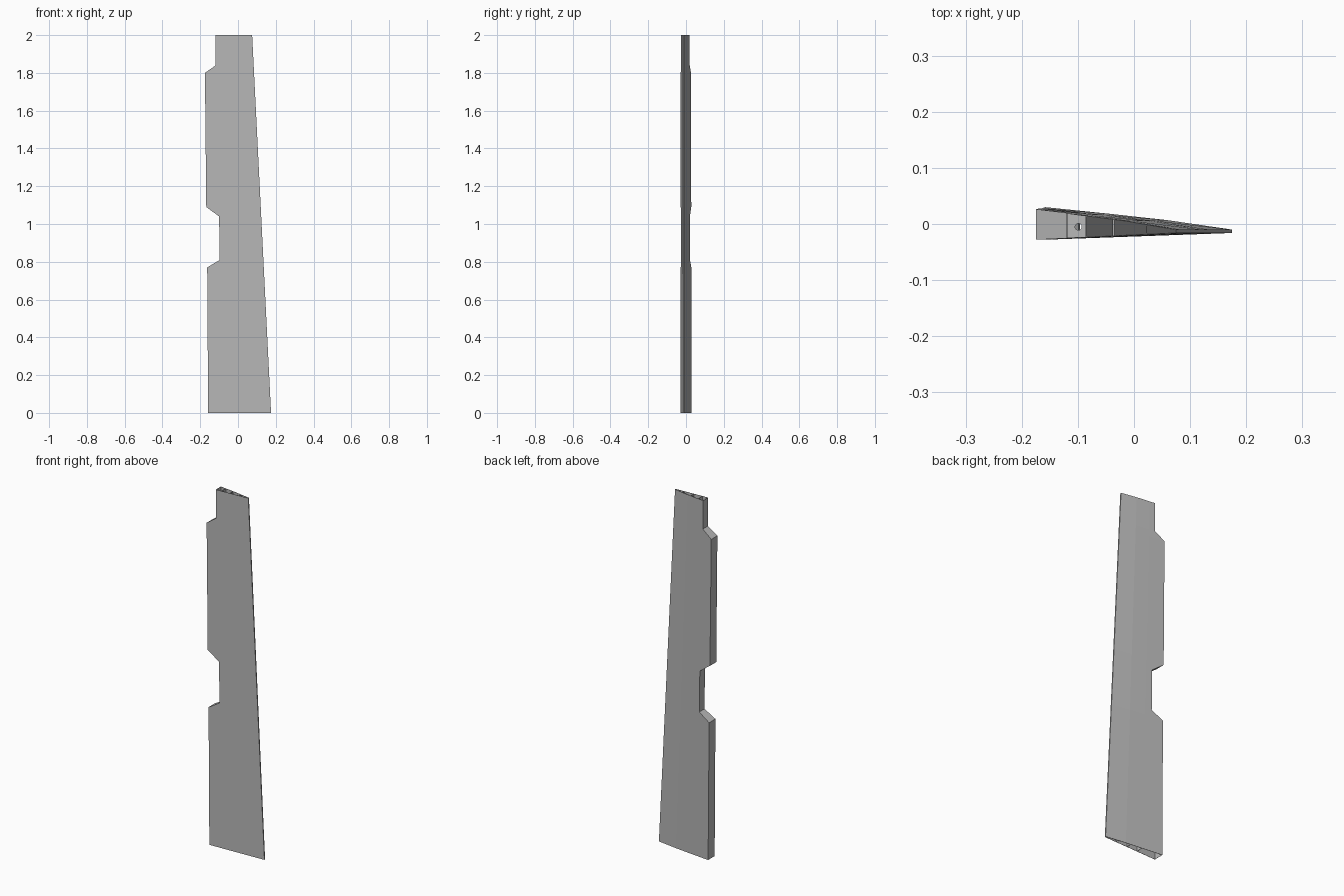
import bpy
import math

if "Cube" in bpy.data.objects:
    bpy.data.objects.remove(bpy.data.objects["Cube"], do_unlink=True)


def make_material(name, value):
    mat = bpy.data.materials.new(name)
    mat.use_nodes = True
    colour = (value, value, value, 1)
    mat.diffuse_color = colour
    mat.node_tree.nodes["Principled BSDF"].inputs["Base Color"].default_value = colour
    return mat


grey = make_material("plain grey", 0.48)

HEIGHT = 2.0
# Leading edge outline with the two hinge cut-outs: (height, x)
LEADING = [(0, -0.158), (0.77, -0.163), (0.81, -0.097), (1.04, -0.10),
           (1.09, -0.168), (1.8, -0.175), (1.84, -0.118), (HEIGHT, -0.12)]
# Slight outward bulge of the back skin along the chord
BULGE = [(0, 0), (0.35, 0.002), (0.65, 0.003), (1, 0)]


def chord_x(t, z):
    """x at chord fraction t, on the uncut tapering planform."""
    lead = -0.158 - 0.009 * z
    trail = 0.175 - 0.05 * z
    return lead + t * (trail - lead)


def chord_t(x, z):
    lead = chord_x(0, z)
    return (x - lead) / (chord_x(1, z) - lead)


def front_y(t):
    return -0.028 + 0.012 * t


def back_y(t, z):
    nose = 0.030 - 0.002 * z
    extra = 0
    for (t0, b0), (t1, b1) in zip(BULGE, BULGE[1:]):
        if t0 <= t <= t1:
            extra = b0 + (b1 - b0) * (t - t0) / (t1 - t0)
    return nose + (-0.010 - nose) * t + extra


def make_object(name, verts, faces, thickness=0, offset=-1):
    mesh = bpy.data.meshes.new(name)
    mesh.from_pydata(verts, [], faces)
    mesh.materials.append(grey)
    obj = bpy.data.objects.new(name, mesh)
    bpy.context.collection.objects.link(obj)
    if thickness:
        wall = obj.modifiers.new("wall", "SOLIDIFY")
        wall.thickness = thickness
        wall.offset = offset
    return obj


# Hollow wedge skin, open at both ends
verts, faces = [], []
for z, x in LEADING:
    t = chord_t(x, z)
    verts.append((x, front_y(t), z))
    verts.append((chord_x(1, z), front_y(1), z))
    for s in (1, 0.65, 0.35):
        verts.append((chord_x(s, z), back_y(s, z), z))
    verts.append((x, back_y(t, z), z))
N = 6
for row in range(len(LEADING) - 1):
    for i in range(N):
        a, b = row * N + i, row * N + (i + 1) % N
        faces.append((a, b, b + N, a + N))
make_object("skin", verts, faces, 0.0015)

# Inner spars running along constant chord fractions
for number, t in enumerate((0.36, 0.56, 0.79), 1):
    corners = []
    for z in (0, HEIGHT):
        corners.append((chord_x(t, z), front_y(t) + 0.001, z))
        corners.append((chord_x(t, z), back_y(t, z) - 0.001, z))
    make_object(f"spar_{number}", corners, [(0, 1, 3, 2)], 0.0015, 0)

# Nose rib between the upper leading edge and the first spar, with a round hole
z = HEIGHT - 0.02
t0, t1 = chord_t(-0.119, z), 0.36
rim = [(chord_x(t0, z), front_y(t0) + 0.001, z), (chord_x(t1, z), front_y(t1) + 0.001, z),
       (chord_x(t1, z), back_y(t1, z) - 0.001, z), (chord_x(t0, z), back_y(t0, z) - 0.001, z)]
cx, cy = -0.099, -0.005
hole = []
for k in range(12):
    angle = math.radians(225 + 30 * k)
    hole.append((cx + 0.006 * math.cos(angle), cy + 0.006 * math.sin(angle), z))
rib_faces = []
for side in range(4):
    arc = [4 + (side * 3 + j) % 12 for j in range(4)]
    rib_faces.append([side, (side + 1) % 4] + arc[::-1])
make_object("nose_rib", rim + hole, rib_faces)
